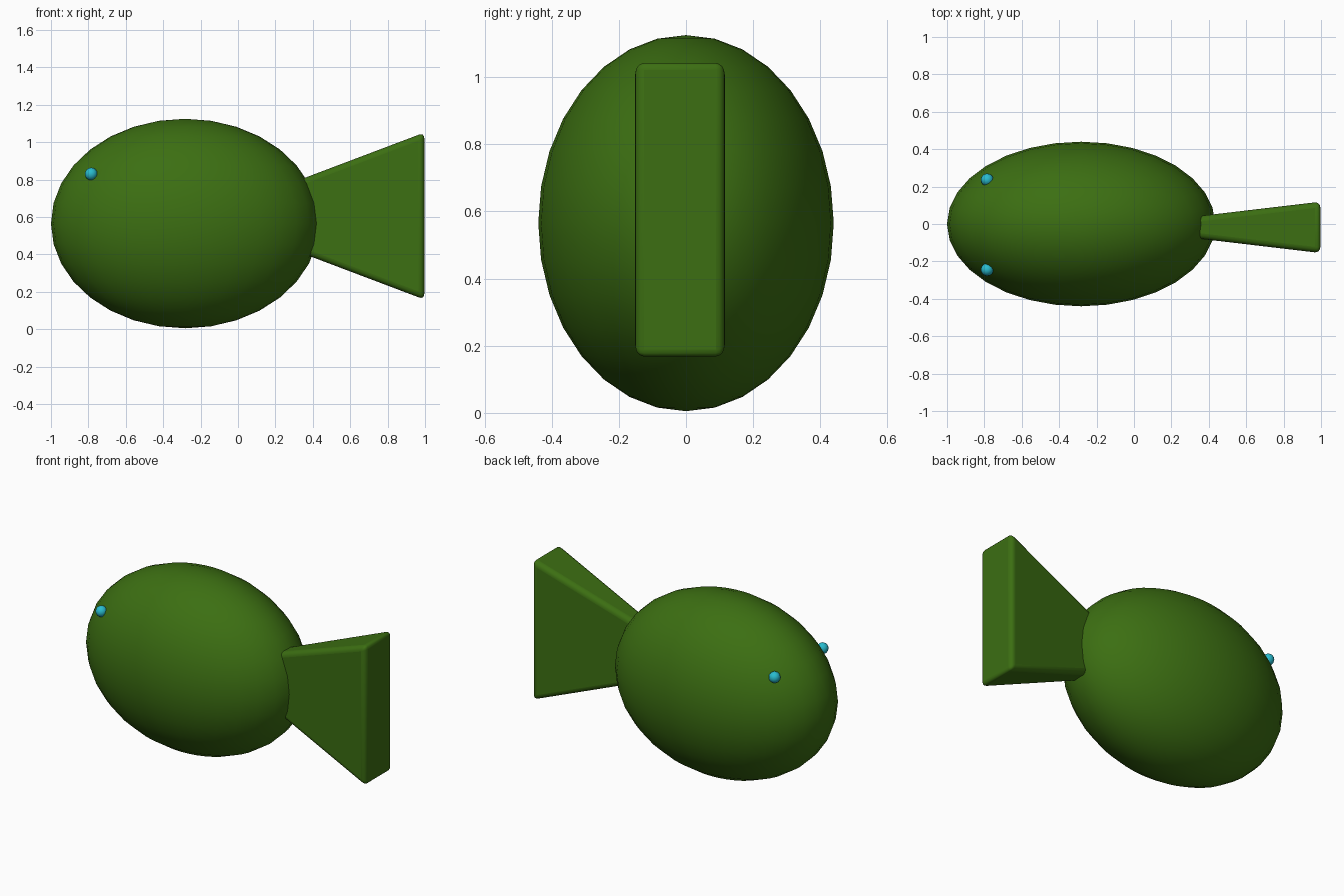
import bpy, bmesh, math

if "Cube" in bpy.data.objects:
    bpy.data.objects.remove(bpy.data.objects["Cube"])


def material(name, rgb):
    m = bpy.data.materials.new(name)
    m.diffuse_color = (*rgb, 1)
    m.use_nodes = True
    m.node_tree.nodes["Principled BSDF"].inputs["Base Color"].default_value = m.diffuse_color
    return m


green = material("leaf green", (0.045, 0.158, 0.006))
cyan = material("bright cyan", (0.022, 0.50, 0.62))


def ellipsoid(name, loc, radii, mat, seg, rings):
    bpy.ops.mesh.primitive_uv_sphere_add(segments=seg, ring_count=rings, radius=1, location=loc)
    o = bpy.context.object
    o.name = name
    o.scale = radii
    bpy.ops.object.transform_apply(location=False, rotation=False, scale=True)
    bpy.ops.object.shade_smooth()
    o.data.materials.append(mat)
    return o


# plump egg-shaped body
ellipsoid("body", (-0.283, 0, 0.565), (0.717, 0.44, 0.56), green, 32, 16)

# small eyes, half sunk in the body
for side, y in (("near", -0.244), ("far", 0.236)):
    ellipsoid("eye_" + side, (-0.785, y, 0.83), (0.034, 0.034, 0.034), cyan, 16, 8)

# flared tail: a tapered box with rounded edges, narrow end inside the body
X0, X1 = 0.2, 0.996
bpy.ops.mesh.primitive_cube_add(size=2, location=(0, -0.018, 0.605))
tail = bpy.context.object
tail.name = "tail"
for v in tail.data.vertices:
    end = v.co.x > 0
    v.co.x = X1 if end else X0
    v.co.y *= 0.137 if end else 0.043
    v.co.z *= 0.446 if end else 0.145
tail.data.materials.append(green)
bev = tail.modifiers.new("rounded edges", 'BEVEL')
bev.width = 0.03
bev.segments = 4
bev.limit_method = 'NONE'
bpy.ops.object.shade_smooth_by_angle(angle=math.radians(35))
